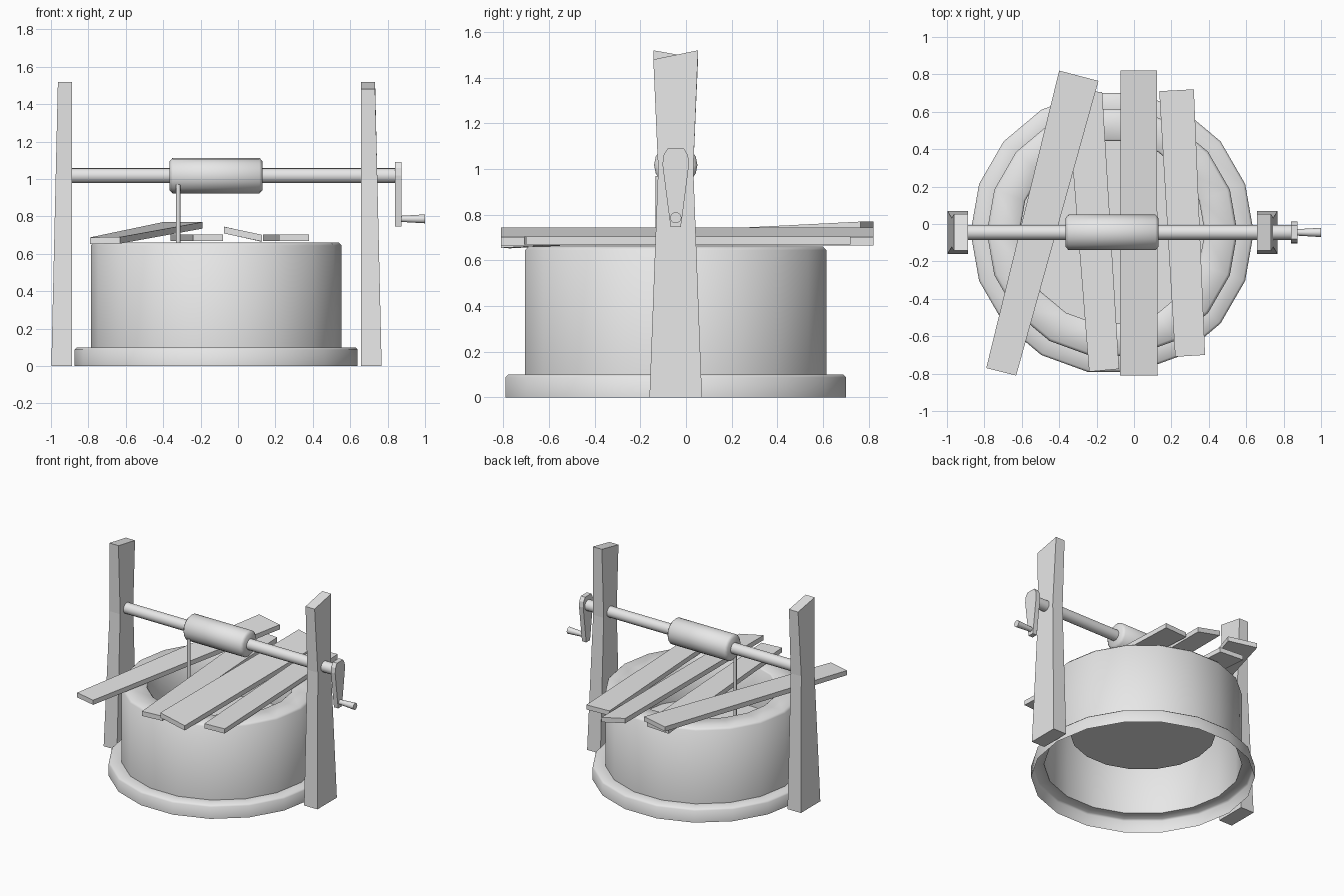
import bpy, bmesh
from math import sin, cos, pi, radians

if "Cube" in bpy.data.objects:
    bpy.data.objects.remove(bpy.data.objects["Cube"])

grey = bpy.data.materials.new("plain grey")
grey.use_nodes = True
grey.diffuse_color = (0.8, 0.8, 0.8, 1)
grey.node_tree.nodes["Principled BSDF"].inputs["Base Color"].default_value = (0.8, 0.8, 0.8, 1)

CX, CY = -0.117, -0.045      # centre of the well
AXLE_Z = 1.018


def loft(name, rings, cap_start=True, smooth=0):
    """Bridge equal rings of points in order and cap the ends."""
    bm = bmesh.new()
    loops = [[bm.verts.new(p) for p in ring] for ring in rings]
    n = len(loops[0])
    for a, b in zip(loops, loops[1:]):
        for i in range(n):
            j = (i + 1) % n
            bm.faces.new((a[i], a[j], b[j], b[i]))
    bm.faces.new(loops[-1])
    if cap_start:
        bm.faces.new(loops[0][::-1])
        bmesh.ops.recalc_face_normals(bm, faces=bm.faces[:])
    mesh = bpy.data.meshes.new(name)
    bm.to_mesh(mesh)
    bm.free()
    mesh.materials.append(grey)
    obj = bpy.data.objects.new(name, mesh)
    bpy.context.collection.objects.link(obj)
    if smooth:
        bpy.ops.object.select_all(action='DESELECT')
        obj.select_set(True)
        bpy.context.view_layer.objects.active = obj
        bpy.ops.object.shade_smooth_by_angle(angle=radians(smooth))
    return obj


def circle(r, n):
    return [(r * cos(2 * pi * i / n), r * sin(2 * pi * i / n)) for i in range(n)]


def rod_x(name, profile, y, z, n=16):
    """Turned part along x from (x, radius) pairs."""
    loft(name, [[(x, y + u, z + v) for u, v in circle(r, n)] for x, r in profile], smooth=50)


def plank(name, corners, heights, thick):
    """Board from plan corners, with a top height at each corner."""
    top = [(x, y, z) for (x, y), z in zip(corners, heights)]
    loft(name, [[(x, y, z - thick) for x, y, z in top], top])


# Well shell: flange, wall, rim, inner wall and floor, open underneath
well = [(0.757, 0), (0.757, 0.088), (0.745, 0.1), (0.67, 0.1), (0.67, 0.645),
        (0.655, 0.66), (0.505, 0.66), (0.495, 0.65), (0.495, 0.345)]
loft("well_wall", [[(CX + u, CY + v, z) for u, v in circle(r, 18)] for r, z in well],
     cap_start=False, smooth=50)


# Posts: waisted, with tops slanting in opposite directions
def post(name, side, front_top, back_top):
    inner = 0.773
    sections = [(0.883, 0.115, 0, 0), (0.86, 0.077, 1.0, 1.0), (0.848, 0.098, front_top, back_top)]
    rings = []
    for outer, half, zf, zb in sections:
        a, b = CX + 0.002 + side * inner, CX + 0.002 + side * outer
        rings.append([(a, CY - half, zf), (b, CY - half, zf),
                      (b, CY + half, zb), (a, CY + half, zb)])
    loft(name, rings)


post("right_post", -1, 1.52, 1.485)
post("left_post", 1, 1.48, 1.52)

# Axle and winding drum
rod_x("axle", [(-0.9, 0.04), (0.85, 0.04)], CY, AXLE_Z)
rod_x("drum", [(-0.365, 0.078), (-0.35, 0.095), (0.115, 0.095), (0.13, 0.078)], CY, AXLE_Z)

# Crank arm and grip
half = [(0.022, 0.747), (0.027, 0.78), (0.058, 1.02), (0.054, 1.06), (0.036, 1.09)]
outline = [(CY + y, z) for y, z in half] + [(CY - y, z) for y, z in reversed(half)]
loft("crank_arm", [[(x, y, z) for y, z in outline] for x in (0.84, 0.875)])
rod_x("crank_grip", [(0.87, 0.017), (1.0, 0.025)], CY, 0.787, 10)

# Rope hanging from the front of the drum
loft("rope", [[(-0.32 + u, -0.122 + v, z) for u, v in circle(0.012, 8)]
              for z in (0.345, 0.97)], smooth=50)

# Loose planks across the opening, corners from front-right round to back
plank("slanted_plank", [(-0.79, -0.77), (-0.63, -0.81), (-0.19, 0.765), (-0.4, 0.82)],
      (0.688, 0.69, 0.77, 0.77), 0.035)
plank("low_plank", [(-0.24, -0.79), (-0.08, -0.775), (-0.17, 0.705), (-0.36, 0.72)],
      (0.704,) * 4, 0.035)
plank("tilted_plank", [(-0.075, -0.81), (0.127, -0.81), (0.122, 0.82), (-0.072, 0.82)],
      (0.745, 0.702, 0.702, 0.745), 0.036)
plank("side_plank", [(0.22, -0.71), (0.38, -0.7), (0.32, 0.72), (0.135, 0.71)],
      (0.704,) * 4, 0.035)
